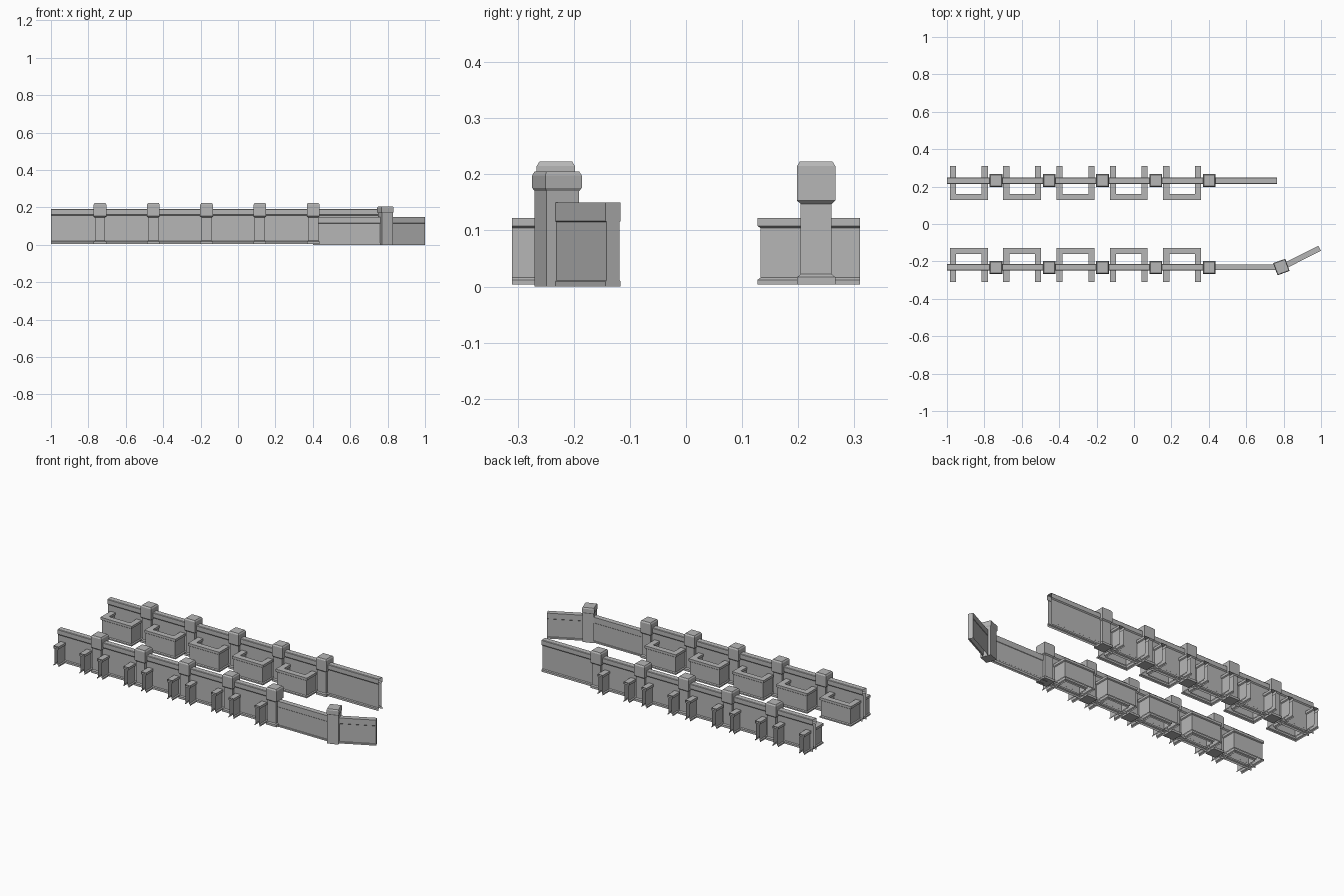
import bpy, bmesh, math
from mathutils import Vector

if "Cube" in bpy.data.objects:
    bpy.data.objects.remove(bpy.data.objects["Cube"])

stone = bpy.data.materials.new("grey_stone")
stone.diffuse_color = (0.47, 0.47, 0.47, 1)
stone.use_nodes = True
stone.node_tree.nodes["Principled BSDF"].inputs["Base Color"].default_value = stone.diffuse_color


def finish(name, bm):
    bmesh.ops.recalc_face_normals(bm, faces=bm.faces)
    me = bpy.data.meshes.new(name)
    bm.to_mesh(me)
    bm.free()
    me.materials.append(stone)
    ob = bpy.data.objects.new(name, me)
    bpy.context.collection.objects.link(ob)
    return ob


def sweep(name, half, path, cap_end=False):
    """Sweep a mirrored (half width, z) profile along a flat path with mitred corners."""
    prof = [(-w, z) for w, z in half] + [(w, z) for w, z in reversed(half)]
    pts = [Vector(p) for p in path]
    bm = bmesh.new()
    rings = []
    for i, p in enumerate(pts):
        d0 = (p - pts[i - 1]).normalized() if i else (pts[1] - p).normalized()
        d1 = (pts[i + 1] - p).normalized() if i < len(pts) - 1 else d0
        n = Vector((-d0.y - d1.y, d0.x + d1.x)).normalized()
        n /= n.dot(Vector((-d0.y, d0.x)))
        rings.append([bm.verts.new((p.x + n.x * w, p.y + n.y * w, z)) for w, z in prof])
    for a, b in zip(rings, rings[1:]):
        for k in range(len(prof) - 1):
            bm.faces.new((a[k], a[k + 1], b[k + 1], b[k]))
    if cap_end:
        bm.faces.new(rings[-1])
    return finish(name, bm)


def pillar(name, x, y, angle, levels):
    """Stack square rings of (half width, z) into a closed post."""
    bm = bmesh.new()
    rings = []
    for h, z in levels:
        ring = []
        for sx, sy in ((-1, -1), (1, -1), (1, 1), (-1, 1)):
            c, s = math.cos(angle), math.sin(angle)
            ring.append(bm.verts.new((x + h * (sx * c - sy * s), y + h * (sx * s + sy * c), z)))
        rings.append(ring)
    for a, b in zip(rings, rings[1:]):
        for k in range(4):
            bm.faces.new((a[k], a[(k + 1) % 4], b[(k + 1) % 4], b[k]))
    bm.faces.new(rings[0])
    bm.faces.new(rings[-1])
    return finish(name, bm)


# Cross-sections: skirting, core and coping
WALL = [(0.017, 0.004), (0.017, 0.016), (0.012, 0.02), (0.012, 0.157),
        (0.0175, 0.163), (0.0175, 0.188), (0.015, 0.191)]
BOX = [(0.0165, 0.004), (0.0165, 0.012), (0.011, 0.016), (0.011, 0.104),
       (0.0165, 0.108), (0.0165, 0.122)]
LOW = [(0.015, 0.0), (0.015, 0.009), (0.013, 0.011), (0.013, 0.115),
       (0.015, 0.117), (0.015, 0.15)]
POST = [(0.034, 0.004), (0.034, 0.017), (0.0275, 0.022), (0.0275, 0.147),
        (0.034, 0.153), (0.034, 0.215), (0.029, 0.223)]
END_POST = [(0.031, 0.0), (0.031, 0.17), (0.0345, 0.176), (0.0345, 0.198), (0.031, 0.205)]

WALL_Y = 0.232
STEP = 0.285

for side, label in ((-1, "front"), (1, "back")):
    y = side * WALL_Y
    # Long wall with coping
    sweep(label + "_wall", WALL, [(-1, y), (0.40 if side < 0 else 0.765, y)])
    for i in range(5):
        # Pillar and U-shaped bay crossing the wall
        pillar(f"{label}_pillar_{i}", -0.738 + STEP * i, y, 0, POST)
        x0, x1 = -0.968 + STEP * i, -0.798 + STEP * i
        inner, outer = side * 0.144, side * 0.31
        sweep(f"{label}_bay_{i}", BOX, [(x0, outer), (x0, inner), (x1, inner), (x1, outer)])

# Lower wall that bends inward, with its corner post
sweep("low_bent_wall", LOW, [(0.40, -WALL_Y), (0.79, -WALL_Y), (0.993, -0.13)], cap_end=True)
pillar("corner_post", 0.788, -0.23, math.radians(20), END_POST)
